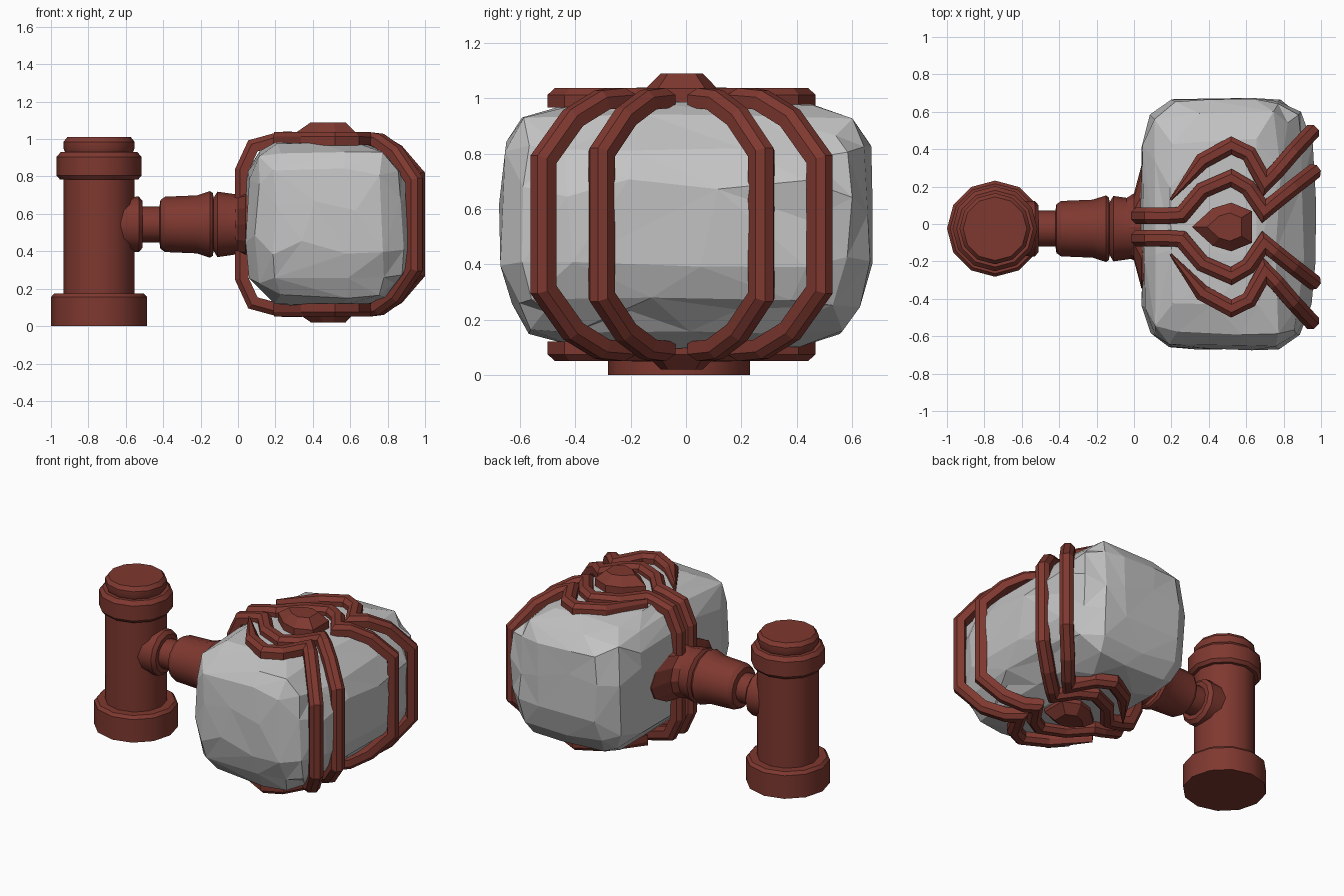
import bpy, bmesh, math, random
from mathutils import Vector

random.seed(4)
old = bpy.data.objects.get("Cube")
if old:
    bpy.data.objects.remove(old)

CY, CZ = -0.016, 0.544  # symmetry planes of the metalwork


def material(name, color):
    m = bpy.data.materials.new(name)
    m.use_nodes = True
    m.diffuse_color = color
    bsdf = next(n for n in m.node_tree.nodes if n.type == 'BSDF_PRINCIPLED')
    bsdf.inputs["Base Color"].default_value = color
    return m


METAL = material("red_brown_metal", (0.21, 0.04, 0.029, 1))
STONE = material("grey_stone", (0.55, 0.55, 0.55, 1))


def finish(name, bm, mat, location=(0, 0, 0), smooth=False):
    bmesh.ops.recalc_face_normals(bm, faces=bm.faces)
    mesh = bpy.data.meshes.new(name)
    bm.to_mesh(mesh)
    bm.free()
    mesh.materials.append(mat)
    ob = bpy.data.objects.new(name, mesh)
    ob.location = location
    bpy.context.collection.objects.link(ob)
    if smooth:
        bpy.ops.object.select_all(action='DESELECT')
        ob.select_set(True)
        bpy.context.view_layer.objects.active = ob
        bpy.ops.object.shade_smooth_by_angle(angle=math.radians(32))
    return ob


def loft(bm, rings, cap_start=True, cap_end=True):
    """Join rings of points into a tube."""
    rows = [[bm.verts.new(p) for p in ring] for ring in rings]
    n = len(rows[0])
    for a, b in zip(rows, rows[1:]):
        for i in range(n):
            j = (i + 1) % n
            bm.faces.new((a[i], a[j], b[j], b[i]))
    if cap_start:
        bm.faces.new(rows[0])
    if cap_end:
        bm.faces.new(rows[-1])


def turned(name, profile, axis, location, sides=12):
    """Turn (radius, distance) pairs around the x or z axis."""
    rings = []
    for r, d in profile:
        ring = []
        for i in range(sides):
            t = math.tau * i / sides
            u, v = r * math.cos(t), r * math.sin(t)
            ring.append((u, v, d) if axis == 'z' else (d, u, v))
        rings.append(ring)
    bm = bmesh.new()
    loft(bm, rings)
    return finish(name, bm, METAL, location, True)


def mirrored(ob, y=True):
    mod = ob.modifiers.new("mirror", 'MIRROR')
    mod.use_axis = (False, y, True)


# Band cross-section: flat underside, chamfered outer edges
SECTION = ((-.5, -.5), (.5, -.5), (.5, .15), (.22, .5), (-.22, .5), (-.5, .15))


def band(name, path, width=0.086, thick=0.07, taper=False):
    """Sweep the section along a path, keeping its width horizontal."""
    pts = [Vector(p) for p in path]
    last = len(pts) - 1
    rings = []
    for i, p in enumerate(pts):
        a = (p - pts[i - 1]) if i else (pts[1] - p)
        b = (pts[i + 1] - p) if i < last else a
        plan = [Vector((d.x, d.y, 0)) for d in (a, b)]
        plan = [d.normalized() for d in plan if d.length > 1e-4]
        if not plan:  # vertical end: borrow the direction of the nearest run
            q = (pts[i - 1] - pts[i - 2]) if i else (pts[2] - pts[1])
            plan = [Vector((q.x, q.y, 0)).normalized()]
        flat = sum(plan, Vector()).normalized()
        side = Vector((-flat.y, flat.x, 0))
        w = width / max(flat.dot(plan[0]), 0.6)
        a.normalize()
        tangent = (a + b.normalized()).normalized()
        up = tangent.cross(side).normalized()
        h = thick
        if abs(a.z - b.z) > 0.05:
            h /= max(tangent.dot(a), 0.7)
        if taper and i == 0:
            w *= 0.15
        rings.append([p + side * w * s + up * h * t for s, t in SECTION])
    bm = bmesh.new()
    loft(bm, rings, cap_start=taper, cap_end=False)
    mirrored(finish(name, bm, METAL, (0, CY, CZ)))


# Upright post with base and collar
turned("post", [(0.257, 0), (0.257, 0.155), (0.24, 0.175), (0.19, 0.175),
                (0.19, 0.785), (0.21, 0.785), (0.227, 0.805), (0.227, 0.905),
                (0.205, 0.93), (0.182, 0.93), (0.19, 0.95), (0.19, 0.985),
                (0.17, 1.01)], 'z', (-0.743, -0.025, 0))

# Horizontal arm with stepped rings
turned("arm", [(0.145, -0.70), (0.148, -0.53), (0.125, -0.51), (0.096, -0.51),
               (0.096, -0.42), (0.13, -0.415), (0.148, -0.39), (0.155, -0.22),
               (0.178, -0.15), (0.168, -0.135), (0.142, -0.13), (0.175, -0.11),
               (0.162, -0.02), (0.162, 0.06)], 'x', (0, -0.025, CZ))

# Flared plate where the arm meets the head
bm = bmesh.new()
rings = []
for d, ry, rz in ((-0.04, 0.155, 0.155), (0.0, 0.18, 0.165), (0.04, 0.33, 0.175), (0.07, 0.33, 0.175)):
    rings.append([(d, ry * math.cos(math.tau * i / 12), rz * math.sin(math.tau * i / 12))
                  for i in range(12)])
loft(bm, rings)
finish("flared_plate", bm, METAL, (0, CY, CZ))

# Rough stone head: a faceted, jittered block with rounded corners
bm = bmesh.new()
bmesh.ops.create_cube(bm, size=2)
bmesh.ops.subdivide_edges(bm, edges=bm.edges[:], cuts=5, use_grid_fill=True)
for v in bm.verts:
    p = v.co.copy()
    p /= sum(abs(c) ** 5.5 for c in p) ** (1 / 5.5)
    # worn edges: deeper on the far side, under the bands
    reach = abs(p.x) + abs(p.z)
    limit = 1.47 if p.x > 0 else (1.6 if p.z < 0 else 1.7)
    if reach > limit:
        p.x *= limit / reach
        p.z *= limit / reach
    p = Vector((p.x * 0.466, p.y * 0.675, p.z * 0.442))
    if p.x > 0:  # the far side bulges at its middle
        p.x *= 1.01 - 0.28 * p.y ** 2
    if p.z < -0.25:  # the underside is narrower
        p.y *= 0.95
    slide = Vector([random.uniform(-0.035, 0.035) for _ in range(3)])
    n = p.normalized()
    v.co = p * random.uniform(0.98, 1.01) + (slide - n * slide.dot(n)) * 0.5
bmesh.ops.triangulate(bm, faces=bm.faces[:])
stone = finish("stone_head", bm, STONE, (0.506, 0.002, 0.543))
mod = stone.modifiers.new("coarsen", 'DECIMATE')
mod.ratio = 0.5

# Metal bands: top half of each, mirrored to the other side and below
band("inner_bands", [
    (0.02, 0.06, 0), (0.02, 0.06, 0.29), (0.08, 0.06, 0.42), (0.19, 0.06, 0.45),
    (0.255, 0.065, 0.458), (0.365, 0.195, 0.458), (0.52, 0.262, 0.458),
    (0.61, 0.21, 0.458), (0.695, 0.085, 0.458), (0.75, 0.13, 0.45),
    (0.85, 0.21, 0.39), (0.96, 0.295, 0.262), (0.96, 0.295, 0)])
band("outer_bands", [
    (0.195, 0.145, 0.458), (0.365, 0.352, 0.458), (0.52, 0.436, 0.458),
    (0.615, 0.39, 0.458), (0.70, 0.235, 0.458), (0.76, 0.295, 0.45),
    (0.85, 0.40, 0.385), (0.95, 0.507, 0.235), (0.95, 0.507, 0)], taper=True)

# Cut boss at the centre of the bands, above and below
half = [(0.31, 0), (0.42, 0.10), (0.52, 0.13), (0.63, 0.085)]
outline = half + [(x, -y) for x, y in reversed(half[1:])]
bm = bmesh.new()
loft(bm, [[(0.5 + (x - 0.5) * s, y * s, z) for x, y in outline]
          for s, z in ((1, 0.41), (1, 0.48), (0.58, 0.535))])
mirrored(finish("boss", bm, METAL, (0, CY, 0.555)), y=False)
